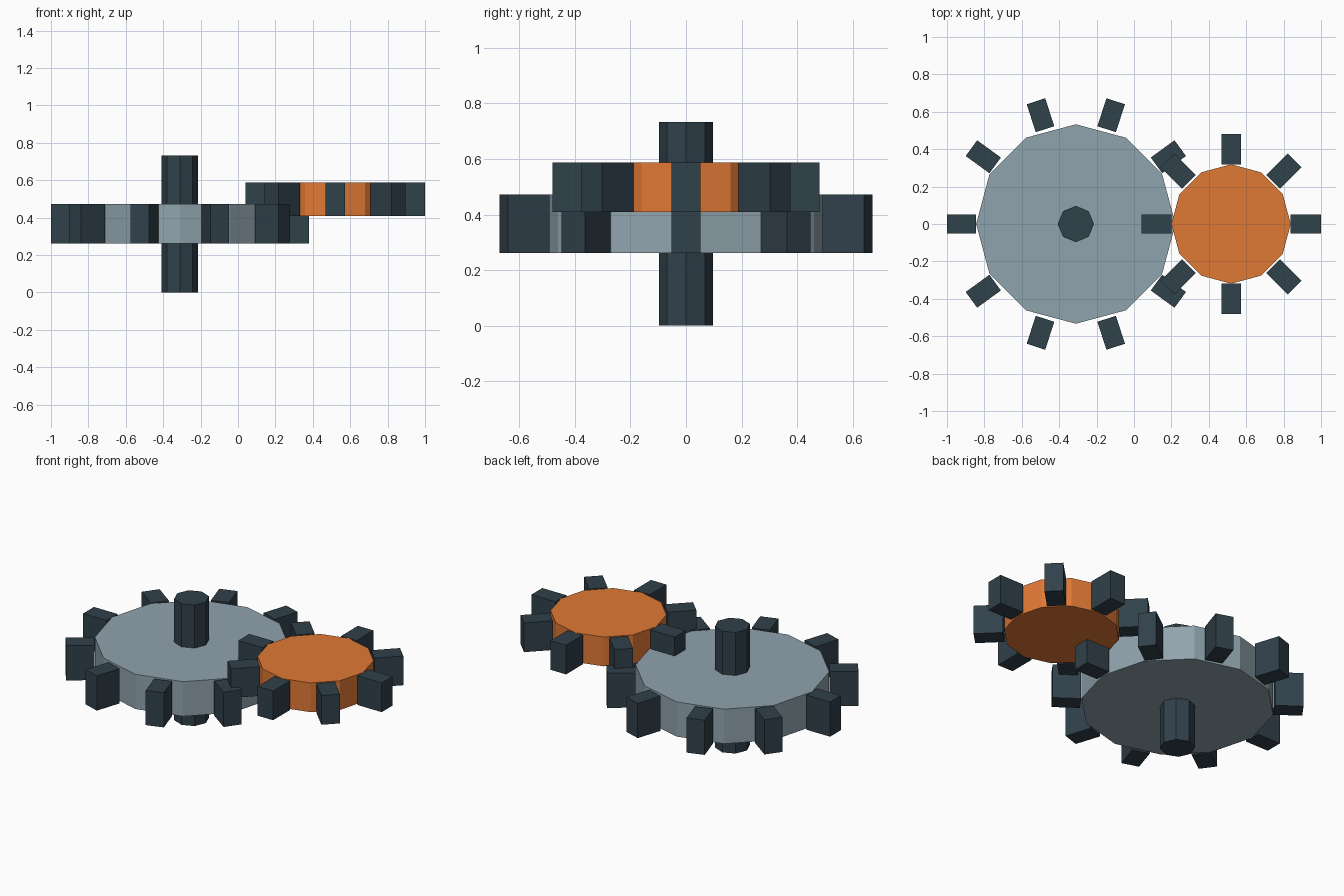
import bpy
from math import cos, sin, tau

if "Cube" in bpy.data.objects:
    bpy.data.objects.remove(bpy.data.objects["Cube"])


def material(name, rgb):
    m = bpy.data.materials.new(name)
    m.diffuse_color = (*rgb, 1)
    m.use_nodes = True
    m.node_tree.nodes["Principled BSDF"].inputs["Base Color"].default_value = m.diffuse_color
    return m


STEEL = material("steel", (0.28, 0.37, 0.42))
DARK = material("dark_metal", (0.030, 0.052, 0.070))
ORANGE = material("orange", (0.74, 0.19, 0.035))


def finish(name, mat):
    ob = bpy.context.object
    ob.name = name
    ob.data.materials.append(mat)
    return ob


def disc(name, x, radius, z0, z1, sides, mat):
    bpy.ops.mesh.primitive_cylinder_add(vertices=sides, radius=radius, depth=z1 - z0,
                                        location=(x, 0, (z0 + z1) / 2))
    return finish(name, mat)


def gear(name, x, radius, tip, z0, z1, teeth, mat):
    disc(name + "_disc", x, radius, z0, z1, 12, mat)
    # ring of box teeth standing on the disc's circumference
    mid = (radius + tip) / 2
    for i in range(teeth):
        a = tau * i / teeth
        bpy.ops.mesh.primitive_cube_add(
            size=1, location=(x + mid * cos(a), mid * sin(a), (z0 + z1) / 2),
            rotation=(0, 0, a), scale=(tip - radius, 0.104, z1 - z0))
        finish(f"{name}_tooth_{i + 1}", DARK)


# large gear, its axle, and the small gear overlapping it
gear("large_gear", -0.311, 0.533, 0.69, 0.262, 0.472, 10, STEEL)
disc("axle", -0.311, 0.097, 0.0, 0.733, 8, DARK)
gear("small_gear", 0.519, 0.319, 0.48, 0.41, 0.587, 8, ORANGE)
